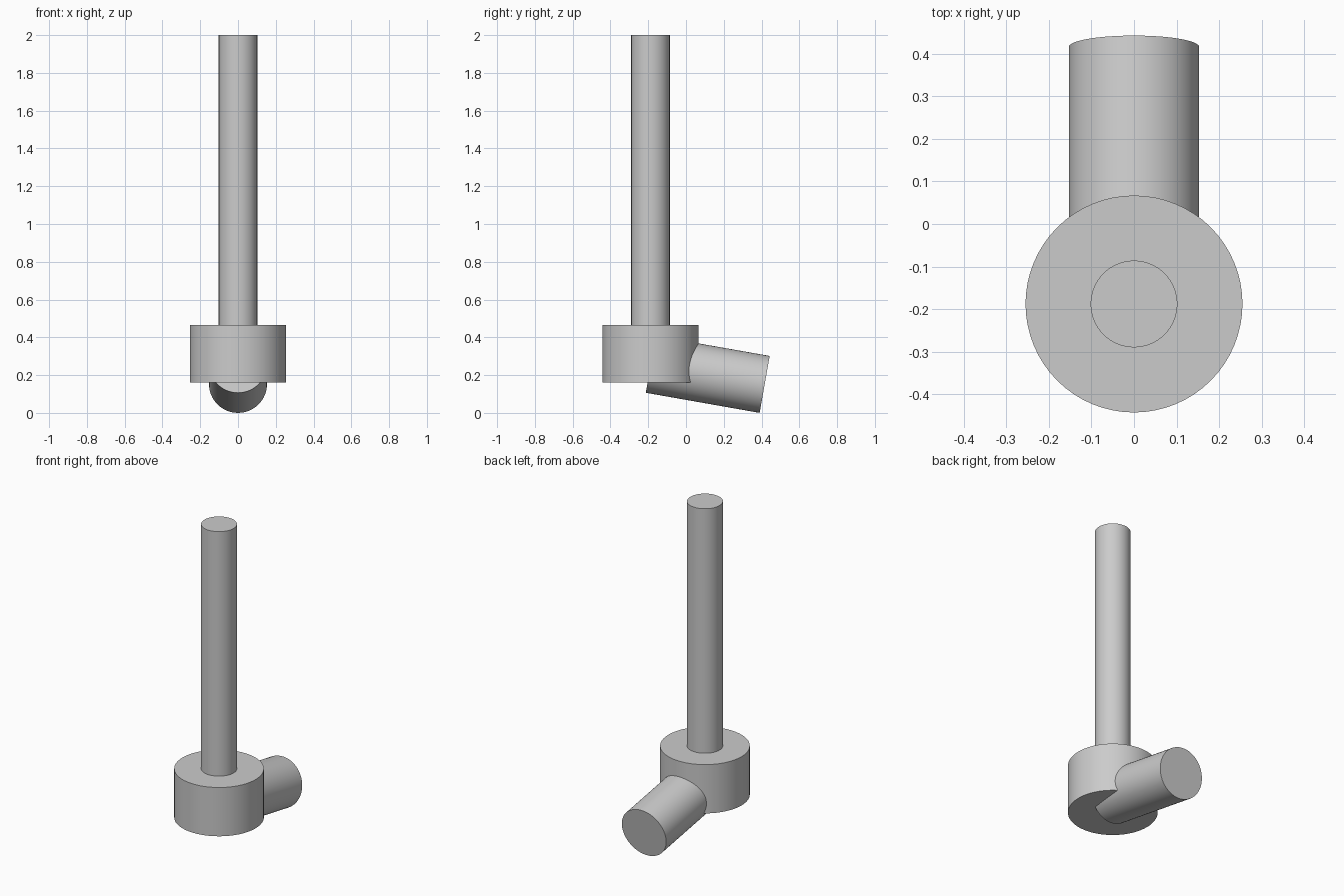
import bpy
import math

cube = bpy.data.objects.get("Cube")
if cube:
    bpy.data.objects.remove(cube, do_unlink=True)

# Single plain material
grey = bpy.data.materials.new("light_grey")
grey.use_nodes = True
colour = (0.6, 0.6, 0.6, 1)
grey.diffuse_color = colour
grey.node_tree.nodes["Principled BSDF"].inputs["Base Color"].default_value = colour


def cylinder(name, radius, length, location, tilt=0):
    bpy.ops.mesh.primitive_cylinder_add(
        vertices=64, radius=radius, depth=length,
        location=location, rotation=(math.radians(tilt), 0, 0))
    part = bpy.context.object
    part.name = name
    part.data.materials.append(grey)
    bpy.ops.object.shade_smooth_by_angle(angle=math.radians(30))
    return part


UNIT = 0.51
POST_Y = -0.188
BASE_BOTTOM = 0.16
BASE_TOP = BASE_BOTTOM + 0.6 * UNIT

# Wide collar at the foot of the post
cylinder("collar", 0.5 * UNIT, BASE_TOP - BASE_BOTTOM,
         (0, POST_Y, (BASE_TOP + BASE_BOTTOM) / 2))

# Tall slim post
cylinder("post", 0.2 * UNIT, 2 - BASE_TOP, (0, POST_Y, (2 + BASE_TOP) / 2))

# Stub pipe sloping down towards the back
cylinder("sloping_pipe", 0.3 * UNIT, 1.2 * UNIT, (0, 0.115, 0.204), tilt=-100)
